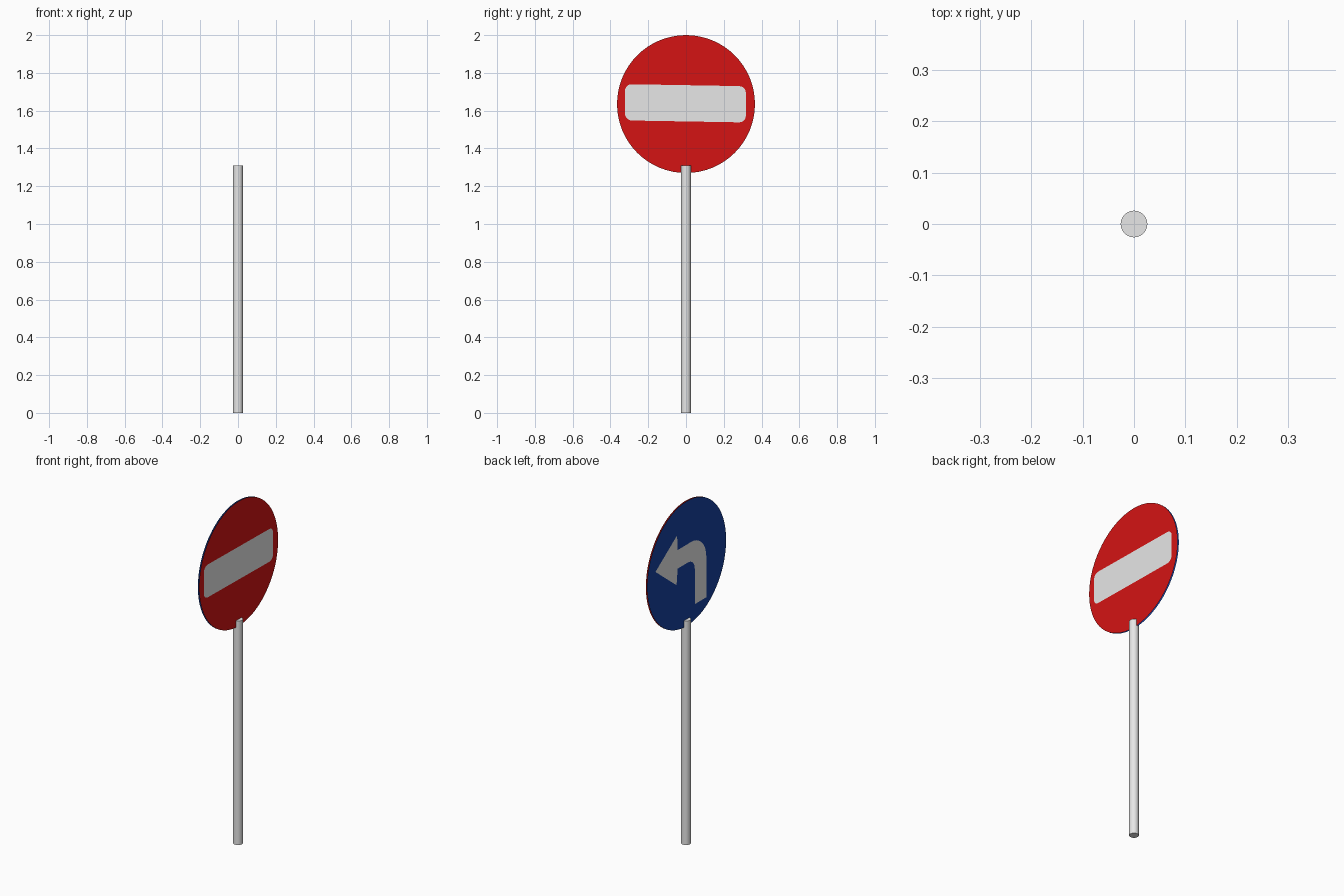
import bpy, bmesh, math

if "Cube" in bpy.data.objects:
    bpy.data.objects.remove(bpy.data.objects["Cube"])


def material(name, rgb):
    m = bpy.data.materials.new(name)
    m.diffuse_color = (*rgb, 1)
    m.use_nodes = True
    m.node_tree.nodes["Principled BSDF"].inputs["Base Color"].default_value = m.diffuse_color
    return m


metal = material("pale_grey", (0.8, 0.8, 0.8))
red = material("sign_red", (0.66, 0.007, 0.007))
blue = material("sign_blue", (0.008, 0.054, 0.357))

CZ, RADIUS = 1.635, 0.365


def flat_face(name, points, x, mat):
    """Flat sheet in the y-z plane at x, facing away from x = 0."""
    bm = bmesh.new()
    face = bm.faces.new([bm.verts.new((x, y, z)) for y, z in points])
    face.normal_update()
    if face.normal.x * x < 0:
        face.normal_flip()
    mesh = bpy.data.meshes.new(name)
    bm.to_mesh(mesh)
    bm.free()
    mesh.materials.append(mat)
    obj = bpy.data.objects.new(name, mesh)
    bpy.context.collection.objects.link(obj)
    return obj


def arc(cy, cz, r, start, end, n):
    return [(cy + r * math.cos(math.radians(start + (end - start) * i / n)),
             cz + r * math.sin(math.radians(start + (end - start) * i / n)))
            for i in range(n + 1)]


# Pole
bpy.ops.mesh.primitive_cylinder_add(vertices=24, radius=0.026, depth=1.31,
                                    location=(0, 0, 0.655))
pole = bpy.context.object
pole.name = "pole"
pole.data.materials.append(metal)
bpy.ops.object.shade_smooth_by_angle(angle=math.radians(40))

# Two thin sign faces, back to back
disc = arc(0, CZ, RADIUS, 0, 360, 64)[:-1]
flat_face("red_sign_face", disc, 0.004, red)
flat_face("blue_sign_face", disc, -0.004, blue)

# Pale bar with rounded corners, tilted very slightly
hw, hh, r = 0.32, 0.096, 0.035
bar = []
for sy, sz, a in ((1, 1, 0), (-1, 1, 90), (-1, -1, 180), (1, -1, 270)):
    bar += arc(sy * (hw - r), sz * (hh - r), r, a, a + 90, 5)
bar = [(y - 0.003, CZ + 0.004 + z - 0.017 * y) for y, z in bar]
flat_face("pale_bar", bar, 0.0055, metal)

# Bent arrow on the blue side (w runs to the viewer's right, so y = -w)
arrow = [(-0.29, 1.697), (-0.095, 1.545), (-0.085, 1.638)]   # tip, lower head
arrow += arc(0.013, 1.578, 0.06, 90, 0, 5)                   # inner bend
arrow += [(0.073, 1.37), (0.18, 1.37)]                       # stem foot
arrow += arc(0.04, 1.607, 0.14, 0, 90, 8)                    # outer bend
arrow += [(-0.085, 1.747), (-0.09, 1.835)]                   # upper head
flat_face("bent_arrow", [(-w, z) for w, z in arrow], -0.0055, metal)
